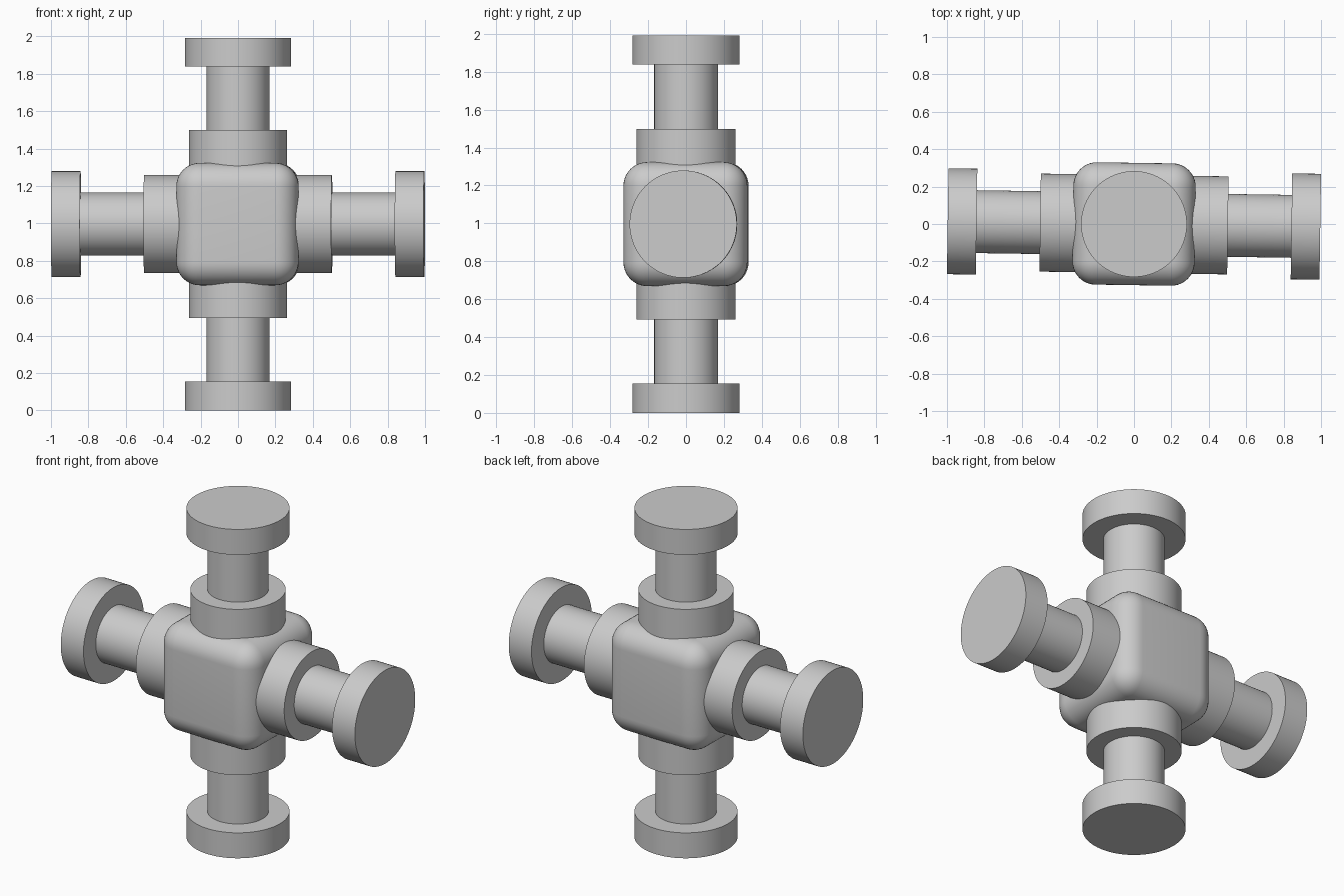
import bpy, bmesh, math
from mathutils import Matrix, Vector

cube = bpy.data.objects.get("Cube")
if cube:
    bpy.data.objects.remove(cube, do_unlink=True)

# Single grey material
grey = bpy.data.materials.new("plain_grey")
grey.use_nodes = True
colour = (0.6, 0.6, 0.6, 1)
grey.diffuse_color = colour
grey.node_tree.nodes["Principled BSDF"].inputs["Base Color"].default_value = colour

ARM = 0.996       # distance from hub centre to flange face
SEGMENTS = 96
# The whole fitting is turned very slightly about the vertical axis
FRAME = Matrix.Translation((0, 0, ARM)) @ Matrix.Rotation(math.radians(-0.85), 4, "Z")


def finish(bm, name):
    """Turn a bmesh into a placed, smooth-shaded object."""
    bmesh.ops.recalc_face_normals(bm, faces=bm.faces[:])
    bm.transform(FRAME)
    mesh = bpy.data.meshes.new(name)
    bm.to_mesh(mesh)
    bm.free()
    mesh.materials.append(grey)
    obj = bpy.data.objects.new(name, mesh)
    bpy.context.collection.objects.link(obj)
    bpy.ops.object.select_all(action="DESELECT")
    obj.select_set(True)
    bpy.context.view_layer.objects.active = obj
    bpy.ops.object.shade_smooth_by_angle(angle=math.radians(35))
    return obj


def arm(name, direction):
    """Lathe a stepped arm: collar, stem and end flange."""
    profile = [(0, 0.1), (0.262, 0.1), (0.262, 0.502), (0.168, 0.502),
               (0.168, 0.842), (0.283, 0.842), (0.283, ARM), (0, ARM)]
    bm = bmesh.new()
    verts = [bm.verts.new((r, 0, z)) for r, z in profile]
    edges = [bm.edges.new(pair) for pair in zip(verts, verts[1:])]
    bmesh.ops.spin(bm, geom=verts + edges, cent=(0, 0, 0), axis=(0, 0, 1),
                   angle=math.tau, steps=SEGMENTS)
    bmesh.ops.remove_doubles(bm, verts=bm.verts[:], dist=0.0001)
    bm.transform(Vector((0, 0, 1)).rotation_difference(Vector(direction)).to_matrix().to_4x4())
    return finish(bm, name)


# Rounded cubic hub
bm = bmesh.new()
bmesh.ops.create_cube(bm, size=0.654)
bmesh.ops.bevel(bm, geom=bm.edges[:], offset=0.125, offset_type="OFFSET",
                segments=10, profile=0.5, affect="EDGES")
finish(bm, "hub")

# Four arms in a cross
arm("upper_arm", (0, 0, 1))
arm("lower_arm", (0, 0, -1))
arm("left_arm", (1, 0, 0))
arm("right_arm", (-1, 0, 0))
